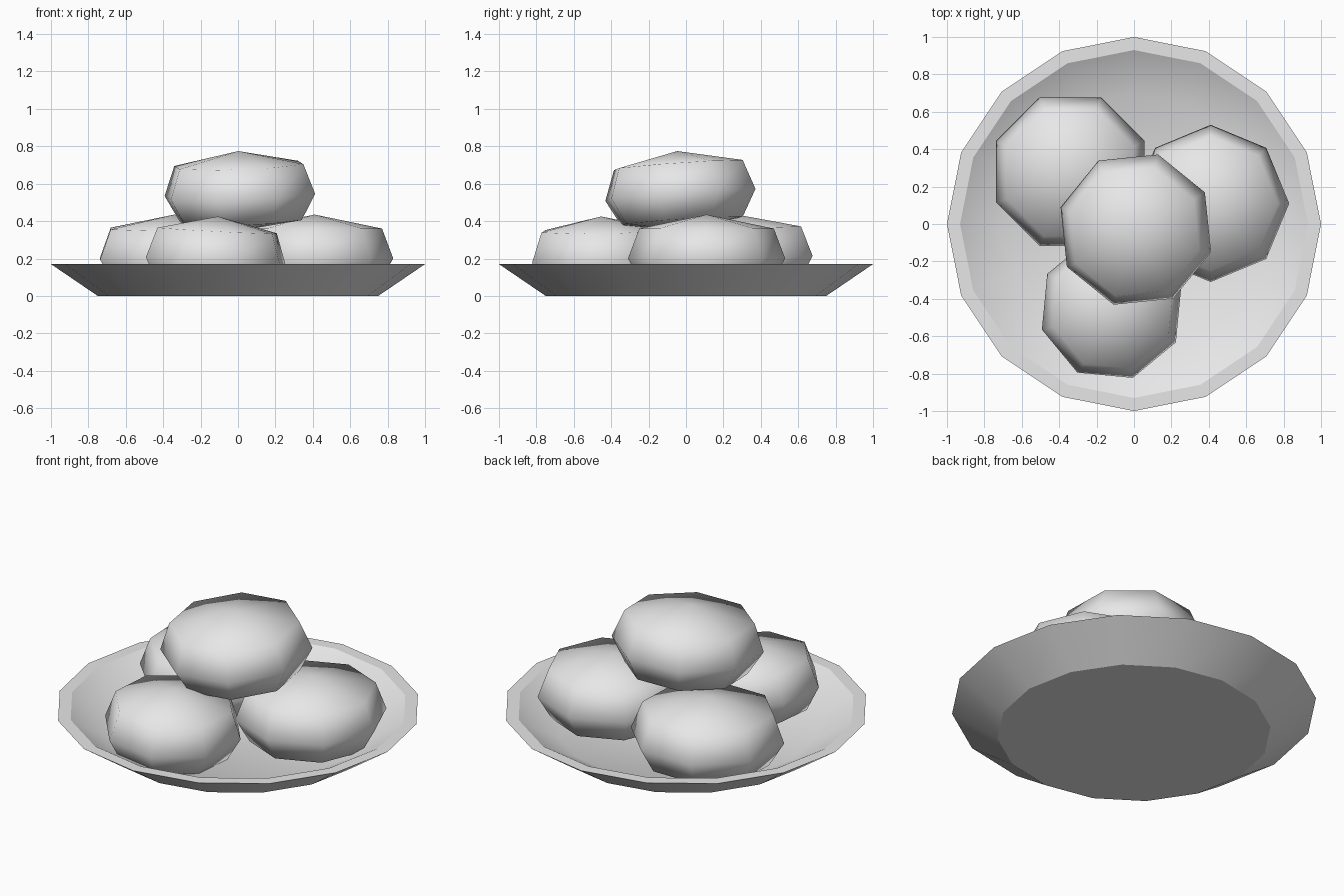
import bpy, bmesh
from math import cos, sin, pi, radians

cube = bpy.data.objects.get("Cube")
if cube:
    bpy.data.objects.remove(cube)

# One plain grey for everything
grey = bpy.data.materials.new("plain_grey")
grey.use_nodes = True
colour = (0.8, 0.8, 0.8, 1)
grey.diffuse_color = colour
grey.node_tree.nodes["Principled BSDF"].inputs["Base Color"].default_value = colour


def lathe(name, profile, sides, sharp_heights=()):
    """Revolve (radius, height) points; the first and last points are poles."""
    bm = bmesh.new()
    rings = []
    for r, z in profile:
        if r == 0:
            rings.append([bm.verts.new((0, 0, z))] * sides)
        else:
            rings.append([bm.verts.new((r * cos(2 * pi * i / sides),
                                        r * sin(2 * pi * i / sides), z))
                          for i in range(sides)])
    for low, high in zip(rings, rings[1:]):
        for i in range(sides):
            j = (i + 1) % sides
            corners = dict.fromkeys((low[i], low[j], high[j], high[i]))
            bm.faces.new(list(corners)).smooth = True
    bmesh.ops.recalc_face_normals(bm, faces=bm.faces)
    # Crisp creases along the rim and the foot
    for e in bm.edges:
        if any(all(abs(v.co.z - h) < 1e-4 for v in e.verts) for h in sharp_heights):
            e.smooth = False
    mesh = bpy.data.meshes.new(name)
    bm.to_mesh(mesh)
    bm.free()
    mesh.materials.append(grey)
    obj = bpy.data.objects.new(name, mesh)
    bpy.context.collection.objects.link(obj)
    return obj


# Shallow dish with a flat rim
dish = [(0, 0), (0.75, 0), (1, 0.17), (0.93, 0.17), (0.70, 0.04), (0, 0.04)]
lathe("dish", dish, 16, sharp_heights=(0, 0.17))

# Squashed buns: name, location, radius, tilt about x, tilt about y, turn
bun = [(0, -0.19), (0.34, -0.14), (0.42, 0), (0.36, 0.16), (0, 0.235)]
buns = [
    ("left_bun", (0.41, 0.11, 0.20), 0.42, 0, 0, 0),
    ("right_bun", (-0.34, 0.28, 0.20), 0.43, 2, 0, 22.5),
    ("front_bun", (-0.12, -0.45, 0.19), 0.39, 1, 3, 17),
    ("top_bun", (0.01, -0.03, 0.54), 0.42, 4, -2, 28.5),
]
for name, place, radius, tilt_x, tilt_y, turn in buns:
    scale = radius / 0.42
    obj = lathe(name, [(r * scale, z) for r, z in bun], 8)
    obj.location = place
    obj.rotation_euler = (radians(tilt_x), radians(tilt_y), radians(turn))
    # Turn first, then tilt in the world axes
    obj.rotation_mode = 'ZYX'
